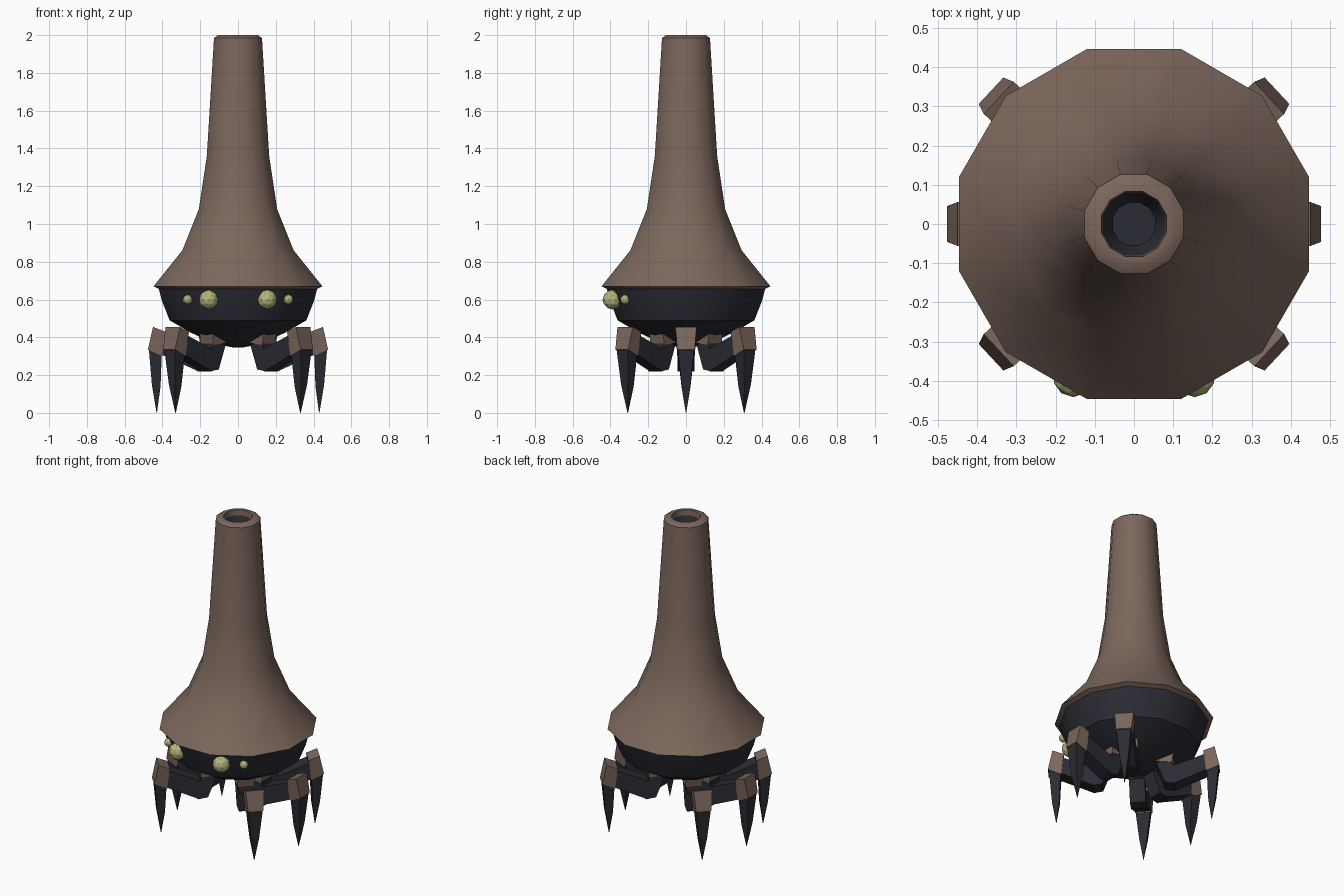
import bpy, bmesh, math
from mathutils import Vector, Matrix

if "Cube" in bpy.data.objects:
    bpy.data.objects.remove(bpy.data.objects["Cube"])


def material(name, rgb):
    m = bpy.data.materials.new(name)
    m.use_nodes = True
    m.diffuse_color = (*rgb, 1)
    m.node_tree.nodes["Principled BSDF"].inputs["Base Color"].default_value = (*rgb, 1)
    return m


BROWN = material("brown shell", (0.2, 0.135, 0.107))
DARK = material("dark navy", (0.024, 0.025, 0.034))
YELLOW = material("pale yellow", (0.46, 0.46, 0.2))
SIDES = 12


def finish(name, bm, mat, smooth=False):
    bmesh.ops.recalc_face_normals(bm, faces=bm.faces)
    mesh = bpy.data.meshes.new(name)
    bm.to_mesh(mesh)
    bm.free()
    mesh.materials.append(mat)
    obj = bpy.data.objects.new(name, mesh)
    bpy.context.collection.objects.link(obj)
    if smooth:
        bpy.ops.object.select_all(action="DESELECT")
        obj.select_set(True)
        bpy.context.view_layer.objects.active = obj
        bpy.ops.object.shade_smooth_by_angle(angle=math.radians(35))
    return obj


def loft(bm, rings, cap=True):
    for a, b in zip(rings, rings[1:]):
        n = len(a)
        for i in range(n):
            j = (i + 1) % n
            bm.faces.new((a[i], a[j], b[j], b[i]))
    if cap:
        bm.faces.new(rings[0])
        bm.faces.new(rings[-1])


# Lathe: profile of (half width across flats, height)
def lathe(name, profile, mat, cap=True):
    bm = bmesh.new()
    rings = []
    for r, z in profile:
        r /= math.cos(math.pi / SIDES)
        angles = [2 * math.pi * (i + 0.5) / SIDES for i in range(SIDES)]
        rings.append([bm.verts.new((r * math.cos(a), r * math.sin(a), z)) for a in angles])
    loft(bm, rings, cap)
    return finish(name, bm, mat, True)


# Limb part: rings of (outer point, inner point, half width) in the leg plane
def limb(name, sections, mat, angle, shift):
    bm = bmesh.new()
    turn = Matrix.Rotation(angle, 4, "Z")
    rings = []
    for (r1, z1), (r2, z2), w in sections:
        corners = [(r1, -w, z1), (r1, w, z1), (r2, w, z2), (r2, -w, z2)]
        rings.append([bm.verts.new(turn @ (Vector(c) + Vector((shift, 0, 0)))) for c in corners])
    loft(bm, rings)
    return finish(name, bm, mat)


# Flared chimney shell with a thin lip and an open mouth
lathe("chimney_shell", [(0.41, 0.652), (0.447, 0.67), (0.295, 0.86), (0.207, 1.08),
                        (0.165, 1.36), (0.127, 1.985), (0.105, 2.0), (0.083, 2.0),
                        (0.08, 1.96)], BROWN, cap=False)
lathe("chimney_throat", [(0.082, 1.97), (0.055, 1.9)], DARK, cap=False)
lathe("throat_floor", [(0.056, 1.9), (0.056, 1.895)], DARK)

# Dark rounded belly
lathe("belly", [(0.42, 0.66), (0.405, 0.6), (0.362, 0.49), (0.25, 0.425),
                (0.12, 0.365), (0.02, 0.345)], DARK)

# Eyes, mirrored left and right
for side, sign in (("left", 1), ("right", -1)):
    for kind, x, y, radius in (("large", 0.155, -0.39, 0.052), ("small", 0.267, -0.322, 0.026)):
        bm = bmesh.new()
        bmesh.ops.create_icosphere(bm, subdivisions=2, radius=radius,
                                   matrix=Matrix.Translation((sign * x, y, 0.6)))
        finish(f"{kind}_eye_{side}", bm, YELLOW)

# Six legs: hip, inner segment, thigh, knee block and spike
PARTS = {
    "hip": (BROWN, [((0.2, 0.36), (0.11, 0.37), 0.05), ((0.215, 0.45), (0.12, 0.44), 0.05)]),
    "inner_segment": (DARK, [((0.22, 0.22), (0.16, 0.23), 0.046),
                             ((0.2, 0.38), (0.11, 0.36), 0.046)]),
    "thigh": (DARK, [((0.21, 0.22), (0.16, 0.32), 0.046), ((0.42, 0.315), (0.4, 0.415), 0.046)]),
    "knee": (BROWN, [((0.45, 0.455), (0.385, 0.43), 0.056), ((0.477, 0.335), (0.4, 0.3), 0.046)]),
    "spike": (DARK, [((0.472, 0.34), (0.404, 0.305), 0.043), ((0.456, 0.15), (0.41, 0.14), 0.024),
                     ((0.431, 0.0), (0.429, 0.0), 0.001)]),
}
LEGS = {"middle_left": 0, "back_left": 43, "back_right": 137,
        "middle_right": 180, "front_right": 223, "front_left": 317}
for place, degrees in LEGS.items():
    shift = 0.0 if place.startswith("middle") else 0.022
    for part, (mat, sections) in PARTS.items():
        limb(f"{place}_{part}", sections, mat, math.radians(degrees), shift)
